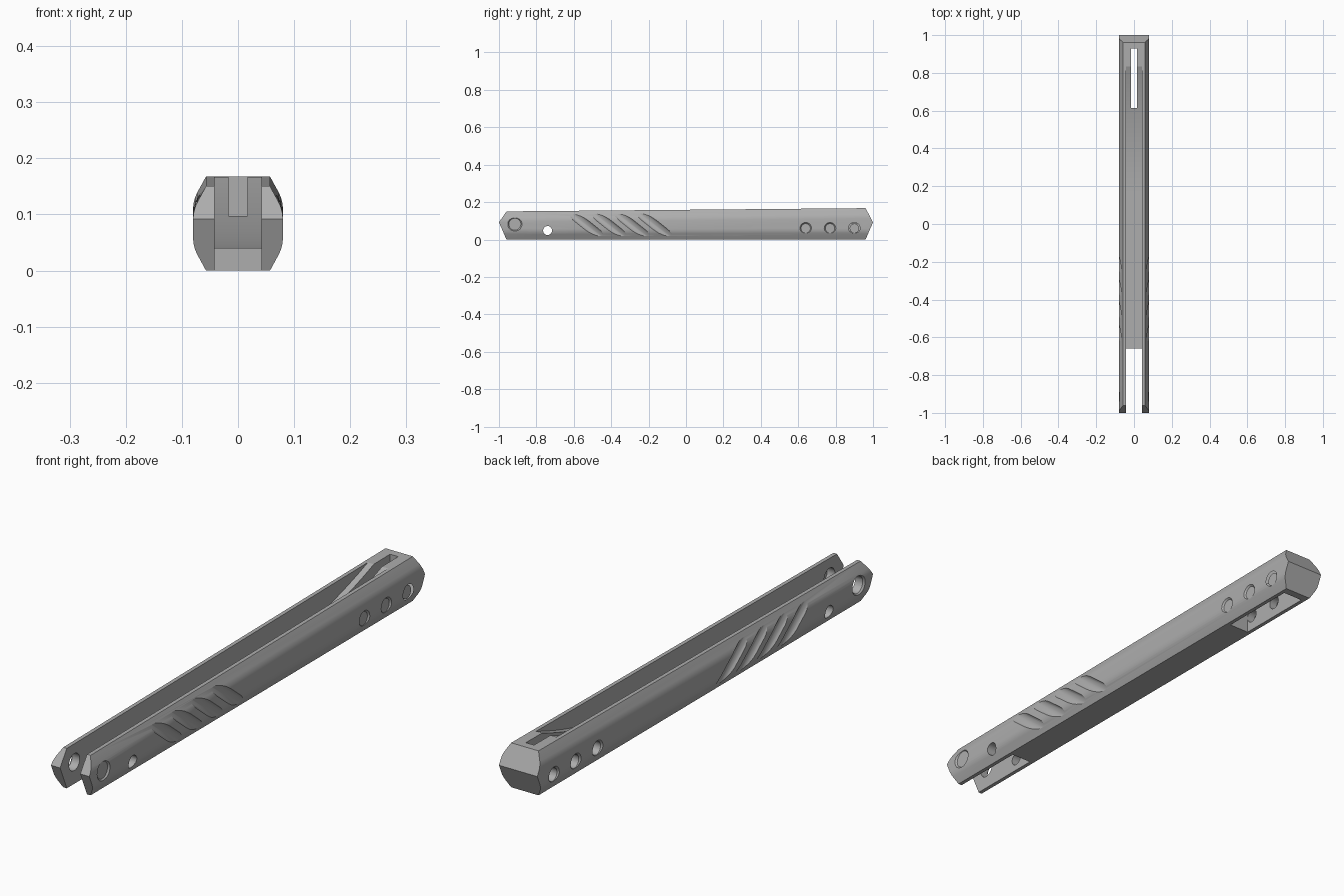
import bpy, bmesh, math
from mathutils import Vector, Matrix

if "Cube" in bpy.data.objects:
    bpy.data.objects.remove(bpy.data.objects["Cube"], do_unlink=True)

metal = bpy.data.materials.new("Grey metal")
metal.use_nodes = True
grey = (0.42, 0.42, 0.42, 1)
metal.diffuse_color = grey
metal.node_tree.nodes["Principled BSDF"].inputs["Base Color"].default_value = grey

HALF = 0.08        # half width of the handle
FLAT = 0.057       # half width of the top and bottom flats
WALL = 0.042       # inner face of the side walls


def top(y):
    return 0.159 + 0.009 * y


def make_object(name, bm):
    bmesh.ops.recalc_face_normals(bm, faces=bm.faces[:])
    mesh = bpy.data.meshes.new(name)
    bm.to_mesh(mesh)
    bm.free()
    ob = bpy.data.objects.new(name, mesh)
    bpy.context.collection.objects.link(ob)
    mesh.materials.append(metal)
    return ob


def cut(target, bm):
    """Subtract a mesh from the target and discard the cutter."""
    cutter = make_object("cutter", bm)
    cutter.hide_render = True
    mod = target.modifiers.new("cut", "BOOLEAN")
    mod.operation = "DIFFERENCE"
    mod.solver = "EXACT"
    mod.object = cutter
    bpy.context.view_layer.objects.active = target
    bpy.ops.object.modifier_apply(modifier=mod.name)
    bpy.data.objects.remove(cutter, do_unlink=True)


def side_profile(points, half):
    """Extrude a (y, z) outline across x."""
    bm = bmesh.new()
    face = bm.faces.new([bm.verts.new((-half, y, z)) for y, z in points])
    out = bmesh.ops.extrude_face_region(bm, geom=[face])
    verts = [g for g in out["geom"] if isinstance(g, bmesh.types.BMVert)]
    bmesh.ops.translate(bm, verts=verts, vec=(2 * half, 0, 0))
    return bm


def box(y0, y1, z0, z1, half):
    return side_profile([(y0, z0), (y1, z0), (y1, z1), (y0, z1)], half)


def rod(center, direction, length, r1, r2, sides=32):
    bm = bmesh.new()
    rot = Vector(direction).to_track_quat("Z", "Y").to_matrix().to_4x4()
    bmesh.ops.create_cone(bm, cap_ends=True, segments=sides, radius1=r1,
                          radius2=r2, depth=length,
                          matrix=Matrix.Translation(center) @ rot)
    return bm


# Tapered eight-sided bar with softened side corners
bm = bmesh.new()
rings = []
for y in (-1.1, 1.1):
    t = top(y)
    half_ring = [(FLAT, 0), (HALF, 0.042), (HALF, t - 0.042), (FLAT, t)]
    ring = half_ring + [(-x, z) for x, z in reversed(half_ring)]
    rings.append([bm.verts.new((x, y, z)) for x, z in ring])
for r in rings:
    bm.faces.new(r)
for i in range(8):
    j = (i + 1) % 8
    bm.faces.new((rings[0][i], rings[0][j], rings[1][j], rings[1][i]))
bmesh.ops.recalc_face_normals(bm, faces=bm.faces[:])
corners = [e for e in bm.edges
           if abs(e.verts[0].co.y - e.verts[1].co.y) > 1
           and all(abs(v.co.x) > HALF - 0.001 for v in e.verts)]
bmesh.ops.bevel(bm, geom=corners, offset=0.014, segments=3, profile=0.5,
                affect="EDGES")

# Wedge-shaped ends
for s in (-1, 1):
    tip = Vector((0, s, 0.092))
    for z in (0, top(s)):
        edge = Vector((0, s * 0.96, z)) - tip
        normal = Vector((0, s * abs(edge.z), math.copysign(abs(edge.y), edge.z)))
        res = bmesh.ops.bisect_plane(
            bm, geom=bm.verts[:] + bm.edges[:] + bm.faces[:],
            plane_co=tip, plane_no=normal, clear_outer=True)
        rim = [g for g in res["geom_cut"] if isinstance(g, bmesh.types.BMEdge)]
        bmesh.ops.contextual_create(bm, geom=rim)
handle = make_object("channel_handle", bm)

# Blade channel: open fork at the front, curved ramp at the back
ramp = [(0.17 + 0.05 * i, 0.04 + 0.287 * (0.05 * i) ** 2) for i in range(15)]
cut(handle, side_profile([(-1.1, -0.1), (-0.66, -0.1), (-0.66, 0.04)] + ramp
                         + [(ramp[-1][0], 0.3), (-1.1, 0.3)], WALL))

# Pocket underneath and the narrow slot through the ramp
cut(handle, box(0.615, 0.93, -0.1, 0.085, WALL))
cut(handle, box(0.615, 0.93, -0.2, 0.3, 0.017))

# Cross holes with shallow countersinks
holes = [(-0.915, 0.082, 0.032, True), (-0.74, 0.048, 0.024, False)]
holes += [(y, 0.06, 0.025, True) for y in (0.64, 0.77, 0.90)]
for y, z, r, sunk in holes:
    cut(handle, rod((0, y, z), (1, 0, 0), 0.4, r, r))
    if sunk:
        for s in (-1, 1):
            cut(handle, rod((s * HALF, y, z), (s, 0, 0), 0.012,
                            r, r + 0.012))

# Slanted grip grooves on both sides
for s in (-1, 1):
    for i in range(4):
        center = (s * (HALF + 0.017), -0.535 + 0.122 * i, 0.08)
        cut(handle, rod(center, (0, 0.15, -0.12), 0.4, 0.03, 0.03))

# Smooth shading with crisp edges
bpy.ops.object.select_all(action="DESELECT")
handle.select_set(True)
bpy.context.view_layer.objects.active = handle
bpy.ops.object.shade_smooth_by_angle(angle=math.radians(20))
